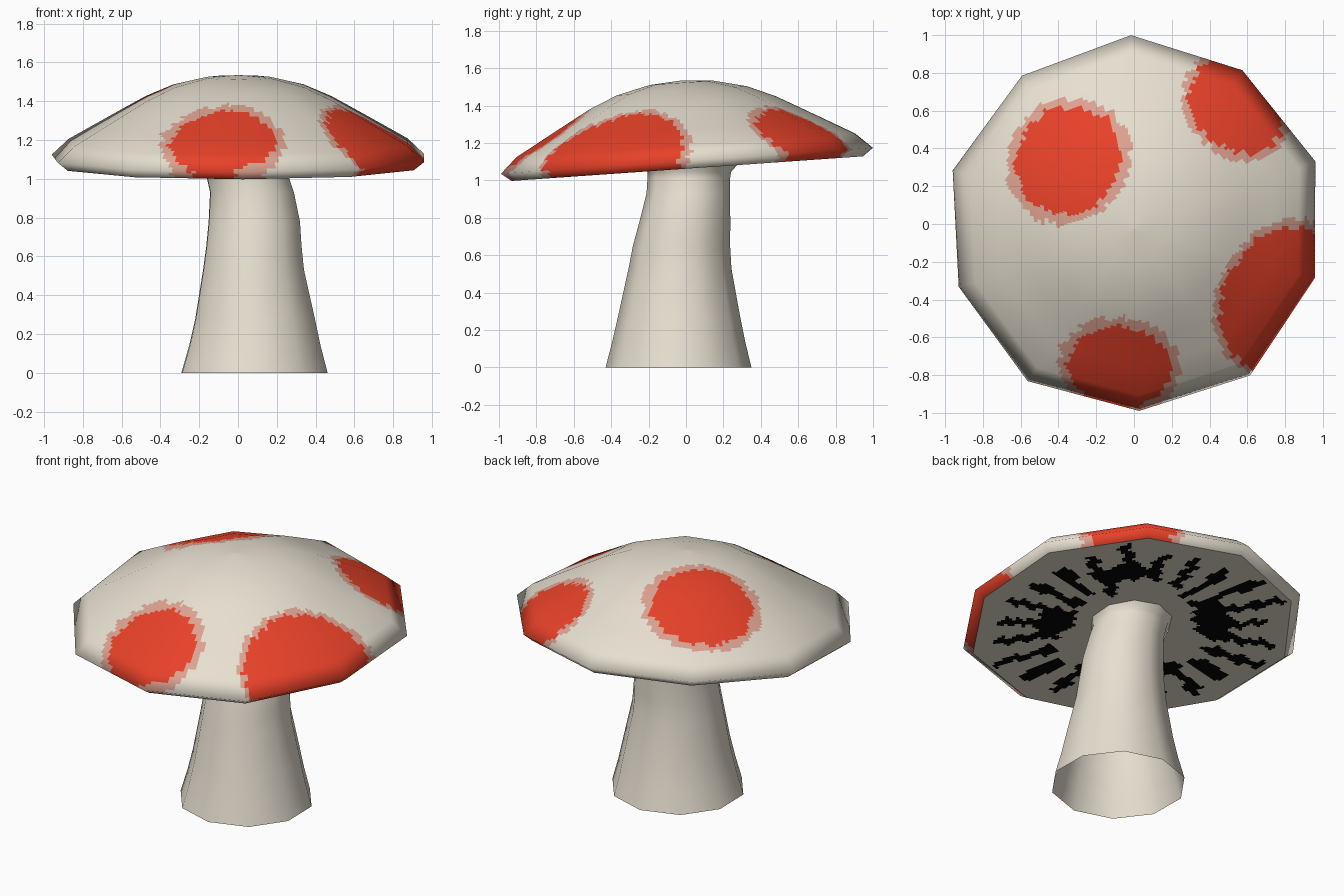
import bpy, math, random
from mathutils import Vector, Matrix

if "Cube" in bpy.data.objects:
    bpy.data.objects.remove(bpy.data.objects["Cube"])

random.seed(4)
SIDES, START = 10, math.radians(19)

# Slightly uneven ten-sided outline of the cap
RIM = [(0.958, 0.328), (0.572, 0.812), (-0.018, 0.998), (-0.595, 0.783), (-0.962, 0.28),
       (-0.93, -0.337), (-0.565, -0.838), (0.025, -0.996), (0.612, -0.808), (0.956, -0.29)]


def material(name, rgb):
    m = bpy.data.materials.new(name)
    m.diffuse_color = (*rgb, 1)
    m.use_nodes = True
    m.node_tree.nodes["Principled BSDF"].inputs["Base Color"].default_value = m.diffuse_color
    return m


CREAM = material("cream", (0.80, 0.74, 0.635))
RED = material("red", (0.80, 0.053, 0.022))
PINK = material("pale_red", (0.72, 0.36, 0.28))
BLACK = material("black", (0.001, 0.001, 0.001))


def rim_corner(j):
    return Vector((*RIM[j % SIDES], 0))


def make_object(name, verts, faces, mats, normals=None, rule=None):
    me = bpy.data.meshes.new(name)
    me.from_pydata(verts, [], faces)
    for m in mats:
        me.materials.append(m)
    for p in me.polygons:
        p.use_smooth = True
        if rule:
            p.material_index = rule(p.center)
    me.update()
    if normals:
        me.normals_split_custom_set_from_vertices(normals)
    ob = bpy.data.objects.new(name, me)
    bpy.context.collection.objects.link(ob)
    return ob


def faceted_revolve(profile, cell=0.022, around=24):
    """Ten-sided revolve, finely cut for painting; normals blend over the coarse facets."""
    seg_n = []
    for (r0, z0), (r1, z1) in zip(profile, profile[1:]):
        seg_n.append(Vector((z0 - z1, r1 - r0)).normalized())
    ring_n = [seg_n[0]] + [(a + b).normalized() for a, b in zip(seg_n, seg_n[1:])] + [seg_n[-1]]
    rings = []
    for i, ((r0, z0), (r1, z1)) in enumerate(zip(profile, profile[1:])):
        steps = max(2, round(math.hypot(r1 - r0, z1 - z0) / cell))
        for s in range(steps + (i == len(seg_n) - 1)):
            t = s / steps
            rings.append((r0 + (r1 - r0) * t, z0 + (z1 - z0) * t, ring_n[i].lerp(ring_n[i + 1], t)))
    verts, normals, faces = [], [], []
    n = SIDES * around
    for r, z, nrm in rings:
        for k in range(n):
            d = rim_corner(k // around).lerp(rim_corner(k // around + 1), (k % around) / around)
            verts.append((d.x * r, d.y * r, z))
            u = d.normalized() * nrm.x
            normals.append(Vector((u.x, u.y, nrm.y)).normalized())
    for i in range(len(rings) - 1):
        for k in range(n):
            a, b = i * n + k, i * n + (k + 1) % n
            faces.append((a, a + n, b + n, b))
    return verts, faces, normals, n


def snap(p, size, angle):
    """Snap a point to a turned square grid, for blocky paint edges."""
    q = Matrix.Rotation(-angle, 3, 'Z') @ p
    q.x = (math.floor(q.x / size) + 0.5) * size
    q.y = (math.floor(q.y / size) + 0.5) * size
    return Matrix.Rotation(angle, 3, 'Z') @ q


# Cap placement: tilted down toward the front
TILT = Matrix.Translation((0.002, 0.004, 1.105)) @ Matrix.Rotation(math.radians(4), 4, 'X')

# Spots: centre, red radius, fringe radius
SPOTS = [(Vector((-0.35, 0.335, 1.40)), 0.295, 0.345),
         (Vector((0.57, 0.65, 1.28)), 0.28, 0.32),
         (Vector((0.845, -0.425, 1.18)), 0.412, 0.45),
         (Vector((-0.08, -0.77, 1.20)), 0.27, 0.325)]


def cap_paint(c):
    w = TILT @ snap(c, 0.035, math.radians(20))
    best = 0
    for centre, red, fringe in SPOTS:
        d = (w - centre).length
        if d < red:
            return 1
        if d < fringe:
            best = 2
    return best


# Cap dome with its turned-under rim
dome = [(0.004, 0.43), (0.17, 0.418), (0.35, 0.375), (0.5, 0.311), (0.62, 0.245),
        (0.76, 0.167), (0.91, 0.083), (1.0, 0.0), (0.945, -0.042)]
v, f, nr, n = faceted_revolve(dome)
f.append(tuple(range(n)))
cap = make_object("cap", v, f, [CREAM, RED, PINK], nr, cap_paint)
cap.matrix_world = TILT

# Gills: blocky black rays and dark patches on the flat underside
RAYS = 23
ray_span = [(random.uniform(0.36, 0.52), random.uniform(0.75, 0.9)) for _ in range(RAYS)]
# Patches: direction, distance, half depth, half width
PATCHES = [(45, 0.57, 0.08, 0.20), (135, 0.45, 0.11, 0.20), (225, 0.48, 0.10, 0.18), (-30, 0.46, 0.11, 0.14)]


def gill_paint(c):
    p = snap(c, 0.048, math.radians(12))
    r, a = math.hypot(p.x, p.y), math.atan2(p.y, p.x) % math.tau
    for direction, dist, depth, width in PATCHES:
        b = math.radians(direction)
        along = p.x * math.cos(b) + p.y * math.sin(b) - dist
        across = -p.x * math.sin(b) + p.y * math.cos(b)
        if (along / depth) ** 2 + (across / width) ** 2 < 1:
            return 1
    k = round(a / math.tau * RAYS)
    off = abs(a - k * math.tau / RAYS) * r
    lo, hi = ray_span[k % RAYS]
    return 1 if off < 0.033 and lo < r < hi else 0


v, f, nr, n = faceted_revolve([(0.945, -0.042), (0.12, -0.042)])
gills = make_object("cap_underside", v, f, [CREAM, BLACK], None, gill_paint)
gills.matrix_world = TILT

# Stem: ten-sided loft, open at the foot (z, centre x, radius x, centre y, radius y)
STEM = [(0.0, 0.085, 0.394, -0.04, 0.39), (0.14, 0.087, 0.354, -0.039, 0.355),
        (0.28, 0.088, 0.322, -0.037, 0.325), (0.53, 0.08, 0.272, -0.032, 0.275),
        (0.65, 0.082, 0.257, -0.024, 0.26), (0.78, 0.084, 0.246, -0.006, 0.243),
        (0.93, 0.072, 0.226, 0.012, 0.223), (1.01, 0.05, 0.221, 0.015, 0.221),
        (1.045, 0.045, 0.228, 0.018, 0.223), (1.09, 0.045, 0.25, 0.02, 0.26)]
v, f = [], []
for z, cx, rx, cy, ry in STEM:
    for j in range(SIDES):
        a = START + j * math.tau / SIDES
        v.append((cx + math.cos(a) * rx, cy + math.sin(a) * ry, z))
for i in range(len(STEM) - 1):
    for j in range(SIDES):
        a, b = i * SIDES + j, i * SIDES + (j + 1) % SIDES
        f.append((a, b, b + SIDES, a + SIDES))
make_object("stem", v, f, [CREAM])
